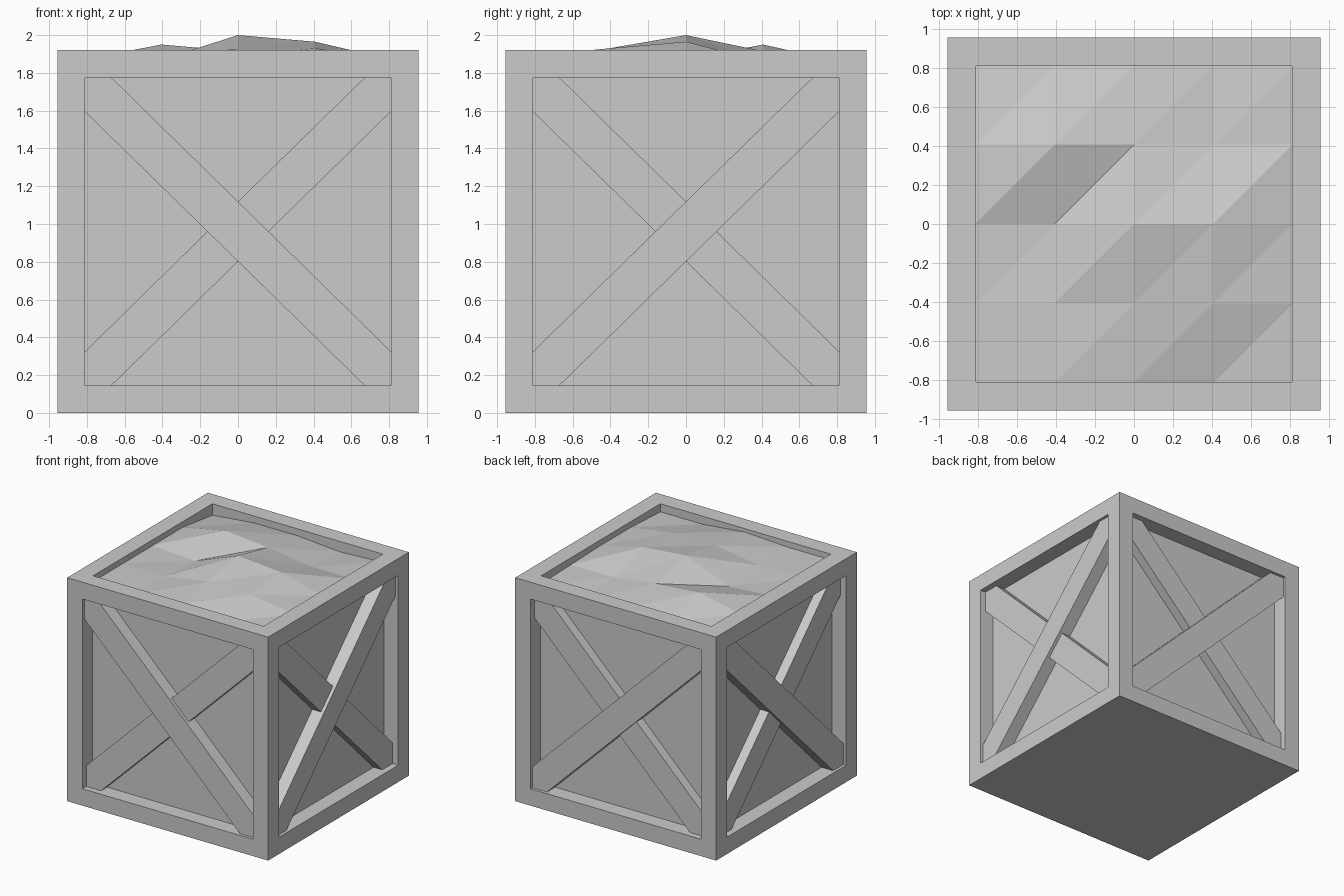
import bpy, bmesh
from mathutils import Matrix

cube = bpy.data.objects.get("Cube")
if cube:
    bpy.data.objects.remove(cube, do_unlink=True)

HALF, HEIGHT, BEAM = 0.955, 1.92, 0.145
RECESS = 0.135
INNER = HALF - BEAM

grey = bpy.data.materials.new("plain_grey")
grey.use_nodes = True
grey.diffuse_color = (0.6, 0.6, 0.6, 1)
grey.node_tree.nodes["Principled BSDF"].inputs["Base Color"].default_value = grey.diffuse_color


def finish(bm, name):
    mesh = bpy.data.meshes.new(name)
    bm.to_mesh(mesh)
    bm.free()
    mesh.materials.append(grey)
    obj = bpy.data.objects.new(name, mesh)
    bpy.context.collection.objects.link(obj)
    return obj


# Crate body: a box with a recessed panel in every face but the bottom
bm = bmesh.new()
bmesh.ops.create_cube(bm, size=1)
bmesh.ops.scale(bm, vec=(2 * HALF, 2 * HALF, HEIGHT), verts=bm.verts)
bmesh.ops.translate(bm, vec=(0, 0, HEIGHT / 2), verts=bm.verts)
bm.normal_update()
panels = [f for f in bm.faces if f.normal.z > -0.5]
for face in panels:
    bmesh.ops.inset_individual(bm, faces=[face], thickness=BEAM, use_even_offset=True)
    inward = -face.normal.copy() * RECESS
    walls = bmesh.ops.extrude_discrete_faces(bm, faces=[face])["faces"]
    bmesh.ops.translate(bm, vec=inward, verts=walls[0].verts)
finish(bm, "crate_frame")


# Diagonal braces: pointed planks clipped to the panel corners
def brace(name, turn, direction, depth):
    bm = bmesh.new()
    low, high, cut_x, cut_z = BEAM, HEIGHT - BEAM, INNER - 0.14, 0.18
    outline = [(-INNER, high), (-INNER, high - cut_z), (cut_x, low),
               (INNER, low), (INNER, low + cut_z), (-cut_x, high)]
    face = bm.faces.new([bm.verts.new((x * direction, -HALF + depth, z)) for x, z in outline])
    side = bmesh.ops.extrude_face_region(bm, geom=[face])["geom"]
    verts = [v for v in side if isinstance(v, bmesh.types.BMVert)]
    bmesh.ops.translate(bm, vec=(0, RECESS - depth, 0), verts=verts)
    bmesh.ops.recalc_face_normals(bm, faces=bm.faces)
    bmesh.ops.rotate(bm, matrix=Matrix.Rotation(turn, 3, "Z"), verts=bm.verts)
    finish(bm, name)


QUARTER = 1.5707963
for side, turn, outer in (("front", 0, 1), ("right", QUARTER, -1),
                          ("back", 2 * QUARTER, -1), ("left", 3 * QUARTER, 1)):
    brace(side + "_outer_brace", turn, outer, 0.025)
    brace(side + "_inner_brace", turn, -outer, 0.053)

# Lumpy contents: a faceted sheet of triangles, rows from front to back
heights = [(1.87, 1.87, 1.89, 1.85, 1.85),
           (1.87, 1.87, 1.93, 1.93, 1.87),
           (1.87, 1.845, 2.0, 1.965, 1.87),
           (1.87, 1.95, 1.915, 1.86, 1.86),
           (1.82, 1.86, 1.86, 1.83, 1.85)]
bm = bmesh.new()
step = (INNER + 0.005) / 2
grid = [[bm.verts.new(((i - 2) * step, (j - 2) * step, z)) for i, z in enumerate(row)]
        for j, row in enumerate(heights)]
for j in range(4):
    for i in range(4):
        a, b = grid[j][i], grid[j][i + 1]
        c, d = grid[j + 1][i + 1], grid[j + 1][i]
        bm.faces.new((a, b, c))
        bm.faces.new((a, c, d))
finish(bm, "lumpy_contents")
